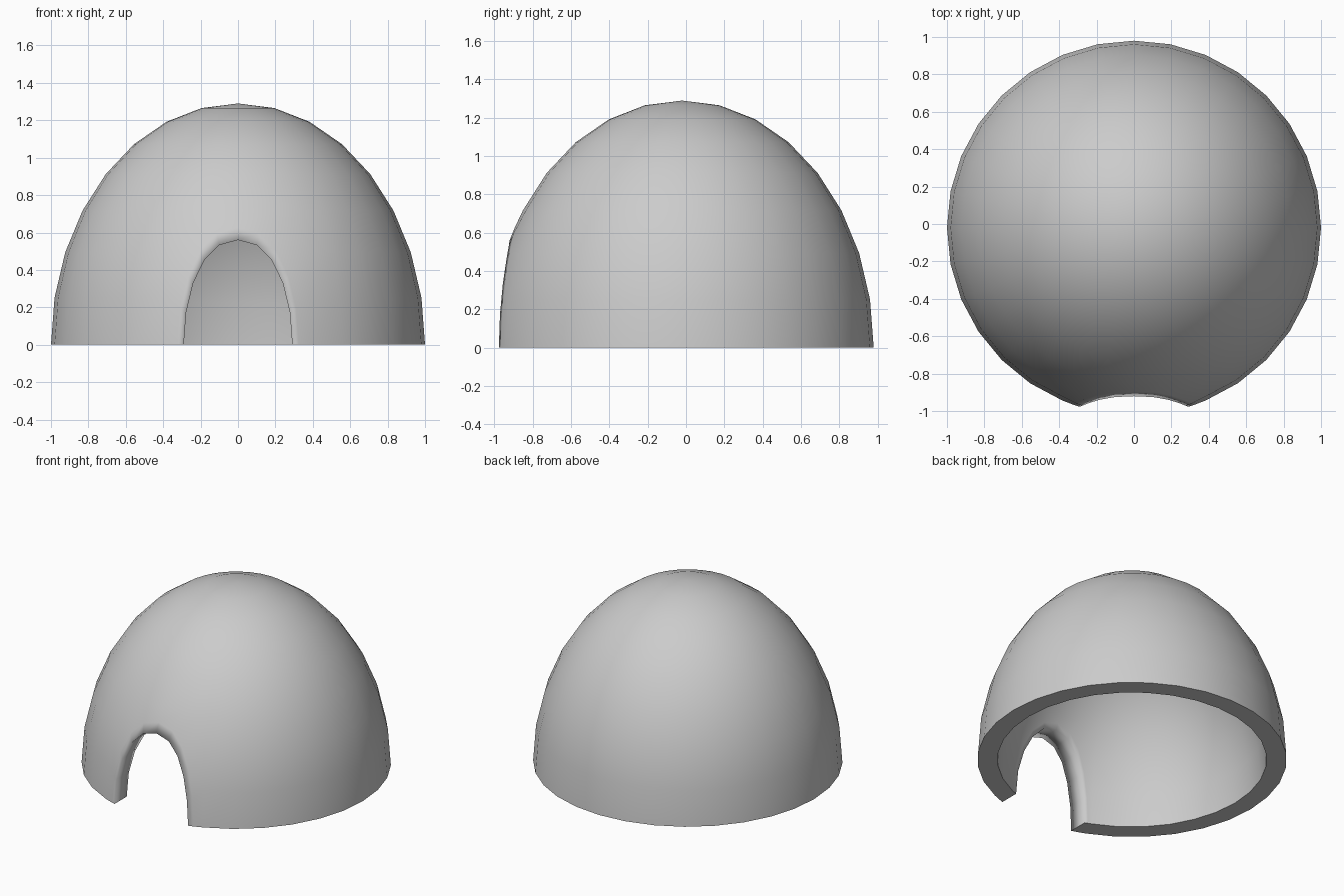
import bpy, bmesh
from math import sin, cos, pi, sqrt

if "Cube" in bpy.data.objects:
    bpy.data.objects.remove(bpy.data.objects["Cube"], do_unlink=True)

SEGMENTS, RINGS = 32, 8      # around the dome, base to apex
HALF_COLS, DOOR_RINGS = 2, 3  # grid patch replaced by the doorway
Y_SHIFT = -0.02
DOOR_HALF_WIDTH, DOOR_HEIGHT = 0.29, 0.56

bm = bmesh.new()


def face(*verts):
    bm.faces.new(verts).smooth = True


def arch(radius, height, scale):
    """Doorway arch, projected onto a dome of the given size."""
    steps = 2 * (DOOR_RINGS + HALF_COLS)
    loop = []
    for i in range(steps + 1):
        t = pi * i / steps
        side = 1 if i * 2 < steps else -1
        x = side * DOOR_HALF_WIDTH * scale * max(abs(cos(t)), 1e-9) ** 0.9
        z = DOOR_HEIGHT * scale * sin(t) if 0 < i < steps else 0
        y = -sqrt(radius ** 2 * (1 - (z / height) ** 2) - x * x)
        loop.append(bm.verts.new((x, y + Y_SHIFT, z)))
    return loop


def shell(radius, height, trim_scale):
    """Dome surface with an arched opening; returns its base row and arch."""
    grid = {}
    for k in range(RINGS):
        lift = pi / 2 * k / RINGS
        for i in range(-SEGMENTS // 2, SEGMENTS // 2):
            if k < DOOR_RINGS and abs(i) < HALF_COLS:
                continue
            turn = 2 * pi * i / SEGMENTS
            r = radius * cos(lift)
            grid[k, i % SEGMENTS] = bm.verts.new(
                (r * sin(turn), Y_SHIFT - r * cos(turn), height * sin(lift)))
    apex = bm.verts.new((0, Y_SHIFT, height))

    # Dome panels around the doorway patch
    for i in range(SEGMENTS):
        j = (i + 1) % SEGMENTS
        for k in range(RINGS - 1):
            corners = [(k, i), (k, j), (k + 1, j), (k + 1, i)]
            in_patch = k < DOOR_RINGS and (i < HALF_COLS or i >= SEGMENTS - HALF_COLS)
            if not in_patch:
                face(*[grid[c] for c in corners])
        face(grid[RINGS - 1, i], grid[RINGS - 1, j], apex)

    # Two bands of quads lead from the patch border to the arch
    border = [grid[k, HALF_COLS] for k in range(DOOR_RINGS)]
    border += [grid[DOOR_RINGS, i % SEGMENTS] for i in range(HALF_COLS, -HALF_COLS - 1, -1)]
    border += [grid[k, SEGMENTS - HALF_COLS] for k in reversed(range(DOOR_RINGS))]
    trim = arch(radius, height, trim_scale)
    # Border has one vertex per corner, so its count matches the arch
    opening = arch(radius, height, 1)
    for a, b in ((border, trim), (trim, opening)):
        for n in range(len(opening) - 1):
            face(a[n], a[n + 1], b[n + 1], b[n])

    base = [opening[0], trim[0]]
    base += [grid[0, i] for i in range(HALF_COLS, SEGMENTS - HALF_COLS + 1)]
    base += [trim[-1], opening[-1]]
    return base, opening


outer_base, outer_arch = shell(1.0, 1.29, 1.12)
inner_base, inner_arch = shell(0.87, 1.16, 1.07)

# Door jamb and flat underside join the two shells
for a, b in ((outer_arch, inner_arch), (outer_base, inner_base)):
    for n in range(len(a) - 1):
        face(a[n], a[n + 1], b[n + 1], b[n])

bmesh.ops.recalc_face_normals(bm, faces=bm.faces)

# Only the underside keeps hard edges
for f in bm.faces:
    if all(v.co.z < 1e-6 for v in f.verts):
        f.smooth = False
        for e in f.edges:
            e.smooth = False

mesh = bpy.data.meshes.new("dome_shelter")
bm.to_mesh(mesh)
bm.free()
dome = bpy.data.objects.new("dome_shelter", mesh)
bpy.context.collection.objects.link(dome)

grey = bpy.data.materials.new("light_grey")
grey.use_nodes = True
colour = (0.6, 0.6, 0.6, 1)
grey.diffuse_color = colour
grey.node_tree.nodes["Principled BSDF"].inputs["Base Color"].default_value = colour
mesh.materials.append(grey)
